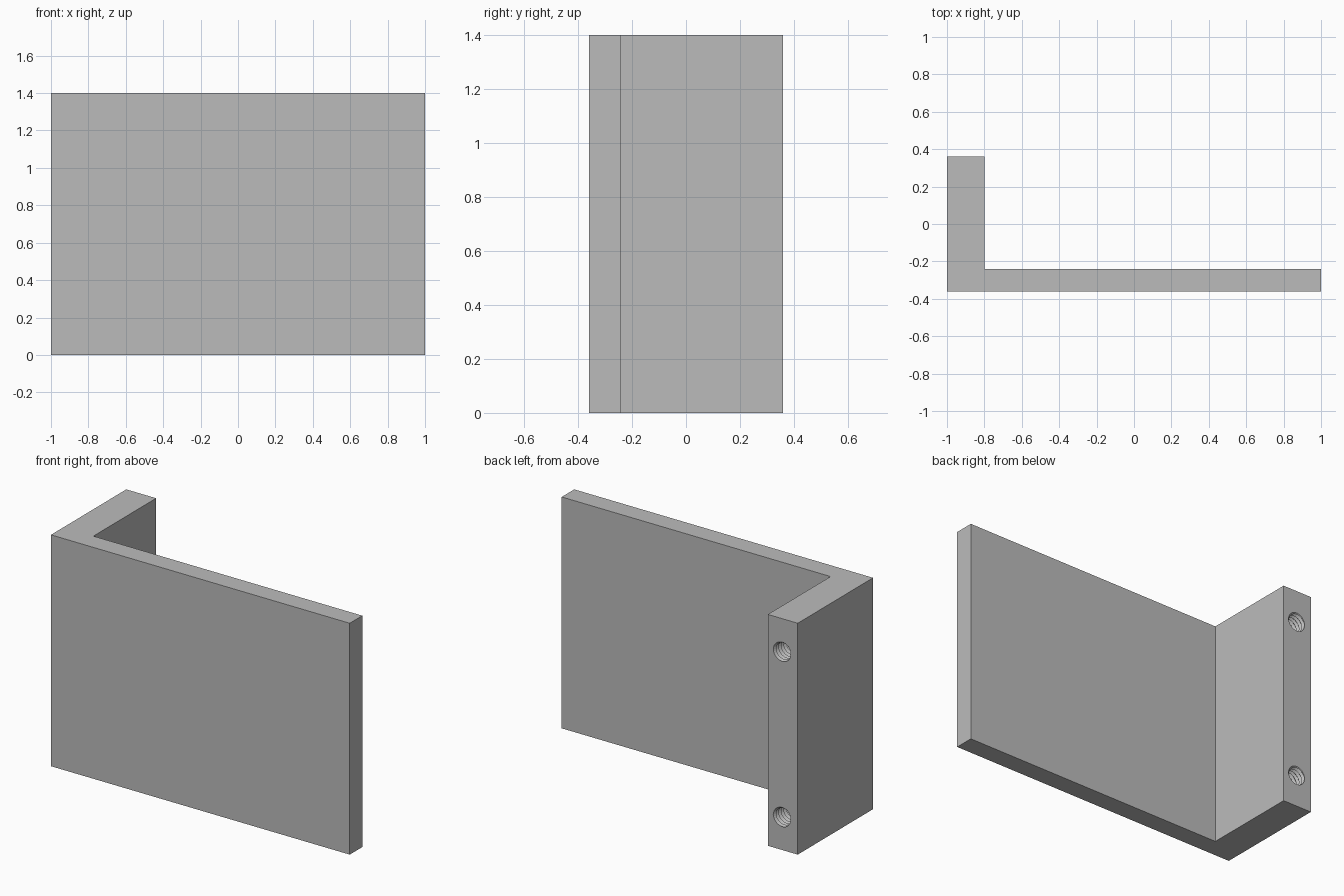
import bpy, bmesh, math

cube = bpy.data.objects.get("Cube")
if cube:
    bpy.data.objects.remove(cube, do_unlink=True)

HEIGHT = 1.4
BACK = 0.36
HOLE_X = -0.9
CREST, ROOT = 0.064, 0.052   # thread radii
PITCH, DEPTH, SIDES = 0.024, 0.4, 32

metal = bpy.data.materials.new("grey metal")
metal.use_nodes = True
grey = (0.5, 0.5, 0.5, 1)
metal.diffuse_color = grey
metal.node_tree.nodes["Principled BSDF"].inputs["Base Color"].default_value = grey


def add_object(name, bm):
    bmesh.ops.recalc_face_normals(bm, faces=bm.faces)
    mesh = bpy.data.meshes.new(name)
    bm.to_mesh(mesh)
    bm.free()
    mesh.materials.append(metal)
    obj = bpy.data.objects.new(name, mesh)
    bpy.context.collection.objects.link(obj)
    return obj


def threaded_cutter(name, z):
    """Closed screw-shaped solid running in from the back edge."""
    bm = bmesh.new()
    turns = round(DEPTH / PITCH) + 2
    start = BACK + 2 * PITCH

    def point(k, radius, shift):
        a = 2 * math.pi * k / SIDES
        y = start - PITCH * (k / SIDES + shift)
        return bm.verts.new((HOLE_X - radius * math.cos(a), y, z + radius * math.sin(a)))

    count = turns * SIDES
    root = [point(k, ROOT, 0) for k in range(count + SIDES + 1)]
    crest = [point(k, CREST, 0.5) for k in range(count + 1)]
    for k in range(count):
        bm.faces.new((root[k], root[k + 1], crest[k + 1], crest[k]))
        bm.faces.new((crest[k], crest[k + 1], root[k + SIDES + 1], root[k + SIDES]))
    # Close both ends with fans
    ends = [e for e in bm.edges if e.is_boundary]
    middle = start - turns * PITCH / 2
    for y, side in ((start, 1), (start - (turns + 1) * PITCH, -1)):
        hub = bm.verts.new((HOLE_X, y, z))
        for e in ends:
            if (e.verts[0].co.y - middle) * side > 0:
                bm.faces.new((e.verts[0], e.verts[1], hub))
    cutter = add_object(name, bm)
    cutter.hide_render = True
    cutter.hide_set(True)
    return cutter


# L-shaped bracket: thin front plate with a thick flange on its right
bm = bmesh.new()
outline = [(-1, -BACK), (1, -BACK), (1, -0.24), (-0.8, -0.24), (-0.8, BACK), (-1, BACK)]
base = bm.faces.new([bm.verts.new((x, y, 0)) for x, y in outline])
top = bmesh.ops.extrude_face_region(bm, geom=[base])["geom"]
bmesh.ops.translate(bm, vec=(0, 0, HEIGHT), verts=[v for v in top if isinstance(v, bmesh.types.BMVert)])
bracket = add_object("angle_bracket", bm)

# Two threaded screw holes in the flange's back edge
cutters = [threaded_cutter(n, z) for n, z in (("lower_hole_cutter", 0.2), ("upper_hole_cutter", 1.2))]
for cutter in cutters:
    mod = bracket.modifiers.new(cutter.name, 'BOOLEAN')
    mod.operation = 'DIFFERENCE'
    mod.solver = 'EXACT'
    mod.object = cutter

# Bake the cuts and drop the helpers
bpy.context.view_layer.objects.active = bracket
bracket.select_set(True)
for mod in list(bracket.modifiers):
    bpy.ops.object.modifier_apply(modifier=mod.name)
for cutter in cutters:
    bpy.data.objects.remove(cutter, do_unlink=True)
